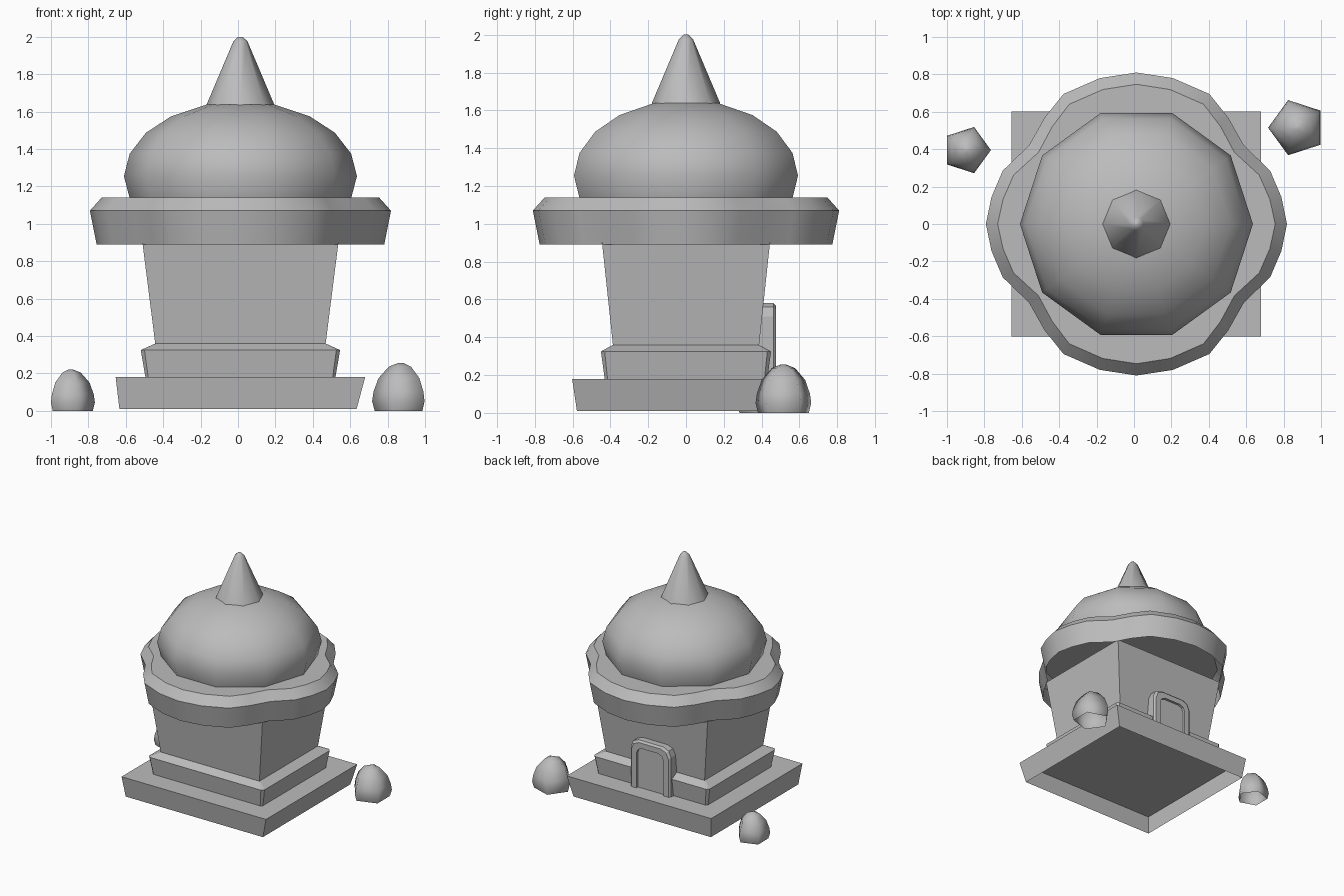
import bpy, bmesh
from math import cos, sin, pi, radians, hypot

cube = bpy.data.objects.get("Cube")
if cube:
    bpy.data.objects.remove(cube, do_unlink=True)

stone = bpy.data.materials.new("grey_stone")
stone.use_nodes = True
GREY = (0.5, 0.5, 0.5, 1)
stone.diffuse_color = GREY
stone.node_tree.nodes["Principled BSDF"].inputs["Base Color"].default_value = GREY

CX = 0.013  # centre line of the tower


def loft(name, rings, closed=True, cap=False, smooth=None):
    """Skin a list of equal point rings, optionally capping the last one."""
    bm = bmesh.new()
    rows = [[bm.verts.new(p) for p in ring] for ring in rings]
    n = len(rows[0])
    for a, b in zip(rows, rows[1:]):
        for i in range(n if closed else n - 1):
            j = (i + 1) % n
            bm.faces.new((a[i], a[j], b[j], b[i]))
    if cap:
        bm.faces.new(rows[-1])
    mesh = bpy.data.meshes.new(name)
    bm.to_mesh(mesh)
    bm.free()
    mesh.materials.append(stone)
    obj = bpy.data.objects.new(name, mesh)
    bpy.context.collection.objects.link(obj)
    if smooth:
        bpy.ops.object.select_all(action='DESELECT')
        obj.select_set(True)
        bpy.context.view_layer.objects.active = obj
        bpy.ops.object.shade_smooth_by_angle(angle=radians(smooth))
    return obj


def rect(hx, hy, z, cx=CX, c=0):
    """Rectangle ring, with corners cut by c."""
    if not c:
        return [(cx + sx * hx, sy * hy, z) for sx, sy in ((-1, -1), (1, -1), (1, 1), (-1, 1))]
    pts = [(c - hx, -hy), (hx - c, -hy), (hx, c - hy), (hx, hy - c)]
    return [(cx + s * x, s * y, z) for s in (1, -1) for x, y in pts]


def lathe(name, profile, sides, cx, cy, turn=0, smooth=60):
    """Stack of polygon rings from (radius, height) pairs."""
    rings = []
    for r, z in profile:
        angles = [turn + 2 * pi * i / sides for i in range(sides)]
        rings.append([(cx + r * cos(a), cy + r * sin(a), z) for a in angles])
    return loft(name, rings, cap=True, smooth=smooth)


# Stepped base and tapered walls
loft("base_slab", [rect(0.634, 0.577, 0.01, 0), rect(0.667, 0.602, 0.18)], cap=True)
loft("plinth", [rect(0.508, 0.43, 0.18, c=0.015), rect(0.533, 0.45, 0.325, c=0.02),
                rect(0.455, 0.386, 0.36, c=0.005)], cap=True)
loft("walls", [rect(0.455, 0.386, 0.355), rect(0.524, 0.444, 0.9)], cap=True)

# Four-lobed rim, from one quarter of its outline
quarter = [(0.805, 0), (0.775, 0.144), (0.715, 0.285), (0.575, 0.42),
           (0.49, 0.57), (0.39, 0.695), (0.195, 0.78), (0, 0.81)]
half = quarter + [(-x, y) for x, y in quarter[-2::-1]]
outline = half + [(x, -y) for x, y in half[-2:0:-1]]


def rim_ring(inset, z):
    ring = []
    for x, y in outline:
        k = 1 - inset / hypot(x, y)
        ring.append((CX + k * x, k * y, z))
    return ring


loft("roof_rim", [rim_ring(0.036, 0.89), rim_ring(0, 1.07), rim_ring(0.063, 1.14)],
     cap=True, smooth=30)

# Dome and finial
lathe("dome", [(0.593, 1.14), (0.623, 1.255), (0.592, 1.375), (0.505, 1.487),
               (0.37, 1.575), (0.18, 1.638)], 10, CX, 0)
lathe("finial", [(0.182, 1.635), (0.038, 1.975), (0.012, 2.0)], 8, CX, 0)


# Arched doorway on the back
def arch(w, top, y, cut=0.07):
    side = [(-w, 0.18), (-w, top - cut), (0.3 * cut - w, top - 0.3 * cut), (cut - w, top)]
    return [(x, y, z) for x, z in side + [(-x, z) for x, z in side[::-1]]]


loft("door_frame", [arch(0.185, 0.58, 0.38), arch(0.185, 0.58, 0.462),
                    arch(0.17, 0.565, 0.477), arch(0.125, 0.52, 0.477, 0.05),
                    arch(0.125, 0.52, 0.38, 0.05)], closed=False)
loft("door_panel", [arch(0.126, 0.521, 0.4, 0.05), arch(0.125, 0.52, 0.456, 0.05)], cap=True)

# Rounded boulders beside the base
shape = [(0.91, 0), (1, 0.2), (0.95, 0.4), (0.78, 0.68), (0.42, 0.92), (0.08, 1)]
for name, x, y, r, h, turn in (("right_boulder", -0.895, 0.395, 0.13, 0.222, 0),
                               ("left_boulder", 0.872, 0.515, 0.155, 0.257, pi)):
    lathe(name, [(r * a, h * b) for a, b in shape], 5, x, y, turn, smooth=120)
